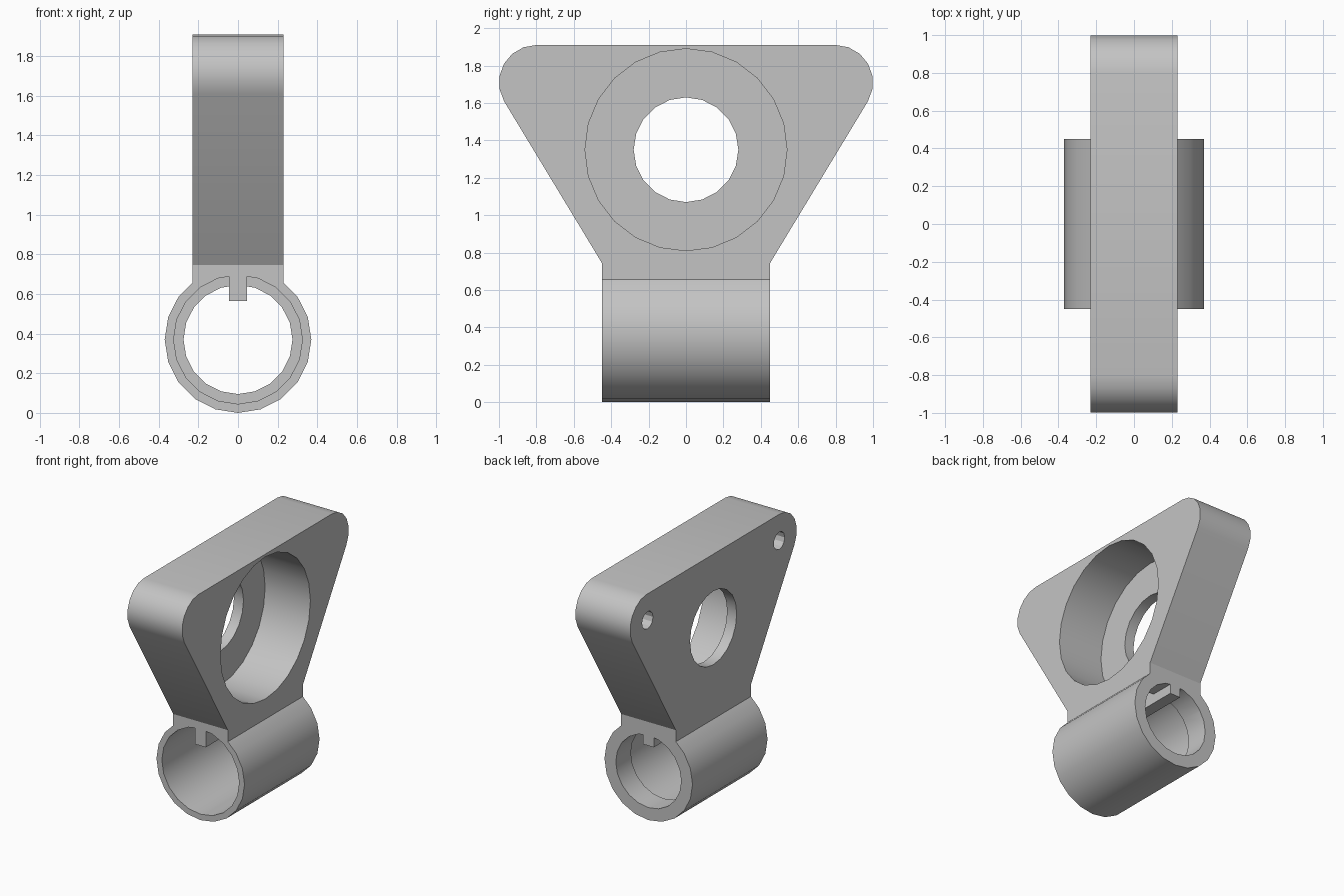
import bpy, bmesh, math
from mathutils import Vector

cube = bpy.data.objects.get("Cube")
if cube:
    bpy.data.objects.remove(cube, do_unlink=True)

# One cast-metal colour for the whole bracket
metal = bpy.data.materials.new("light_grey_metal")
grey = (0.55, 0.55, 0.55, 1.0)
metal.diffuse_color = grey
metal.use_nodes = True
for node in metal.node_tree.nodes:
    if node.type == 'BSDF_PRINCIPLED':
        node.inputs["Base Color"].default_value = grey


def arc(cu, cz, radius, start, end, steps):
    """Points of an arc, angles in degrees, both ends included."""
    angles = [math.radians(start + (end - start) * i / steps) for i in range(steps + 1)]
    return [(cu + radius * math.cos(a), cz + radius * math.sin(a)) for a in angles]


def circle(cu, cz, radius, sides):
    return arc(cu, cz, radius, -90, 270, sides)[:-1]


def prism(name, profile, axis, low, high):
    """Extrude a profile of (across, up) points along the x or y axis."""
    def place(u, z, d):
        return Vector((d, u, z)) if axis == 'x' else Vector((u, d, z))
    bm = bmesh.new()
    rings = [[bm.verts.new(place(u, z, d)) for u, z in profile] for d in (low, high)]
    for ring in rings:
        bm.faces.new(ring)
    n = len(profile)
    for i in range(n):
        j = (i + 1) % n
        bm.faces.new((rings[0][i], rings[0][j], rings[1][j], rings[1][i]))
    bmesh.ops.recalc_face_normals(bm, faces=bm.faces)
    mesh = bpy.data.meshes.new(name)
    bm.to_mesh(mesh)
    bm.free()
    mesh.materials.append(metal)
    obj = bpy.data.objects.new(name, mesh)
    bpy.context.collection.objects.link(obj)
    return obj


def combine(target, tool, operation):
    """Apply a boolean and remove the tool object."""
    tool.hide_render = True
    mod = target.modifiers.new(operation.lower(), 'BOOLEAN')
    mod.operation = operation
    mod.solver = 'EXACT'
    mod.object = tool
    bpy.context.view_layer.objects.active = target
    bpy.ops.object.modifier_apply(modifier=mod.name)
    bpy.data.objects.remove(tool, do_unlink=True)


HALF_THICK, HALF_WIDTH = 0.23, 0.45
CORNER_Y, CORNER_Z = 0.8, 1.71
BORE_Z, TUBE_Z = 1.35, 0.37

# Flared plate with rounded upper corners and a straight neck
half = [(HALF_WIDTH, 0.5), (HALF_WIDTH, 0.745)]
half += arc(CORNER_Y, CORNER_Z, 0.2, -30.5, 90, 6)
outline = half + [(-y, z) for y, z in reversed(half)]
bracket = prism("bracket_body", outline, 'x', -HALF_THICK, HALF_THICK)

# Clamp tube below the neck
tube = prism("tube", circle(0, TUBE_Z, 0.37, 20), 'y', -HALF_WIDTH, HALF_WIDTH)
combine(bracket, tube, 'UNION')

# Stepped bore along the tube, wide from the front
cuts = [
    prism("tube_counterbore", circle(0, TUBE_Z, 0.325, 20), 'y', -0.6, 0.27),
    prism("tube_bore", circle(0, TUBE_Z, 0.275, 20), 'y', -0.6, 0.6),
    # Wide recess and through hole in the plate
    prism("plate_recess", circle(0, BORE_Z, 0.54, 24), 'x', -0.15, 0.4),
    prism("plate_hole", circle(0, BORE_Z, 0.28, 20), 'x', -0.4, 0.4),
]
# Blind screw holes in the upper corners
for side in (-1, 1):
    cuts.append(prism("screw_hole", circle(side * 0.79, CORNER_Z, 0.066, 12), 'x', -0.4, 0.07))
for cut in cuts:
    combine(bracket, cut, 'DIFFERENCE')

# Key rib hanging from the top of the tube bore
rib = [(-0.045, 0.565), (0.045, 0.565), (0.045, 0.71), (-0.045, 0.71)]
combine(bracket, prism("key_rib", rib, 'y', -HALF_WIDTH, HALF_WIDTH), 'UNION')

# Smooth round walls, sharp edges
bpy.ops.object.select_all(action='DESELECT')
bracket.select_set(True)
bpy.context.view_layer.objects.active = bracket
bpy.ops.object.shade_smooth_by_angle(angle=math.radians(25))
